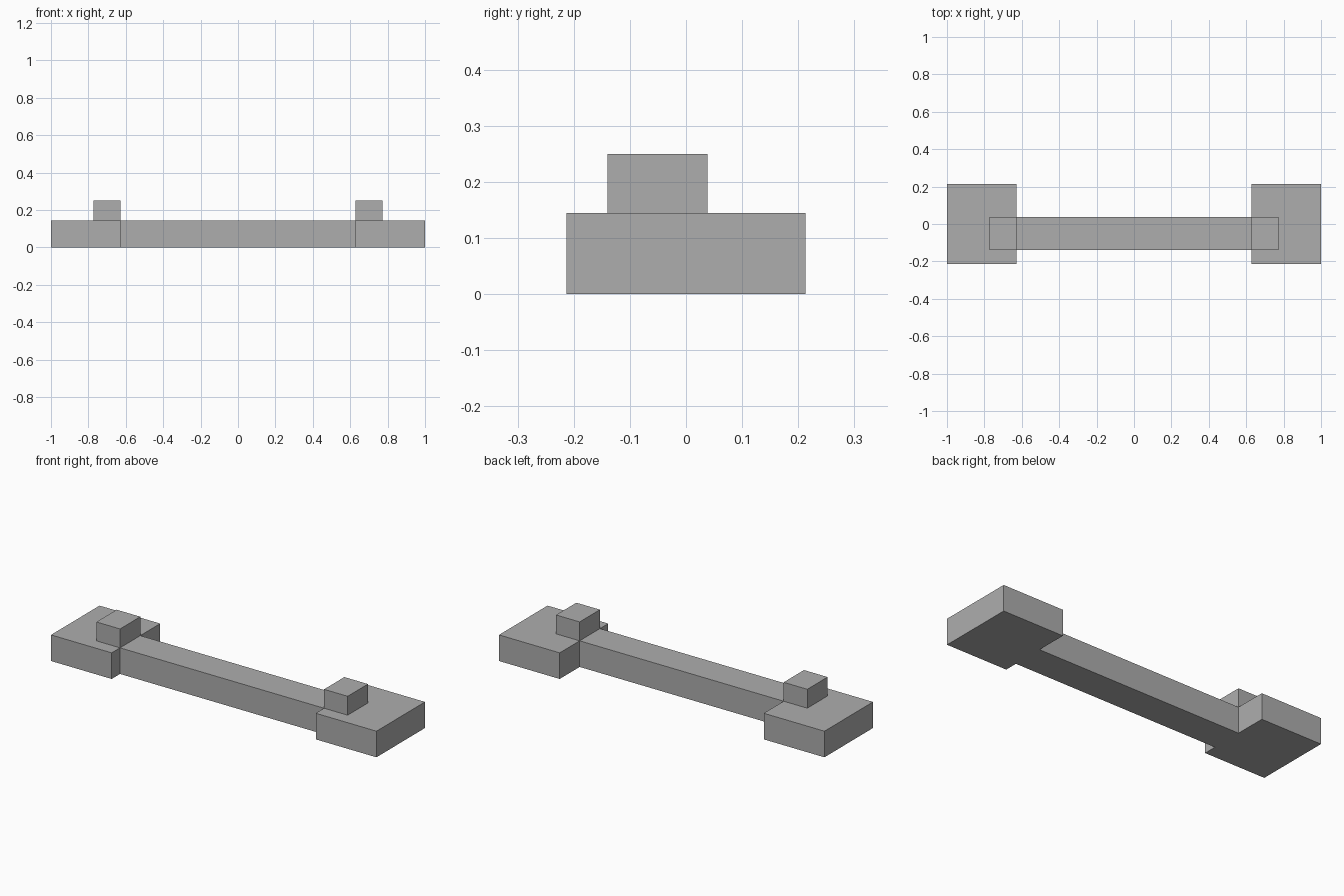
import bpy
import bmesh

default = bpy.data.objects.get("Cube")
if default:
    bpy.data.objects.remove(default, do_unlink=True)

# Single flat grey
GREY = (0.42, 0.42, 0.42, 1.0)
grey = bpy.data.materials.new("plain grey")
grey.use_nodes = True
grey.diffuse_color = GREY
grey.node_tree.nodes["Principled BSDF"].inputs["Base Color"].default_value = GREY

# Shared dimensions
END_X, INNER_X, POST_X = 1.0, 0.627, 0.772
HALF_DEPTH = 0.213
BAR_FRONT, BAR_BACK = -0.14, 0.038
DECK_Z, POST_Z = 0.145, 0.25


def extrude_outline(name, outline, bottom, top):
    """Extrude a flat outline from bottom to top into a closed solid."""
    bm = bmesh.new()
    base = bm.faces.new([bm.verts.new((x, y, bottom)) for x, y in outline])
    lifted = bmesh.ops.extrude_face_region(bm, geom=[base], use_keep_orig=True)["geom"]
    for vert in (v for v in lifted if isinstance(v, bmesh.types.BMVert)):
        vert.co.z = top
    bmesh.ops.recalc_face_normals(bm, faces=bm.faces)
    mesh = bpy.data.meshes.new(name)
    bm.to_mesh(mesh)
    bm.free()
    mesh.materials.append(grey)
    obj = bpy.data.objects.new(name, mesh)
    bpy.context.collection.objects.link(obj)
    return obj


# Base: two wide end slabs joined by a narrow off-centre bar
right_half = [(-INNER_X, BAR_BACK), (-INNER_X, HALF_DEPTH), (-END_X, HALF_DEPTH),
              (-END_X, -HALF_DEPTH), (-INNER_X, -HALF_DEPTH), (-INNER_X, BAR_FRONT)]
left_half = [(-x, y) for x, y in reversed(right_half)]
extrude_outline("base", right_half + left_half, 0, DECK_Z)

# Posts: one on each end slab, in line with the bar
for side, sign in (("left", 1), ("right", -1)):
    inner, outer = sign * INNER_X, sign * POST_X
    extrude_outline(side + "_post",
                    [(inner, BAR_FRONT), (outer, BAR_FRONT),
                     (outer, BAR_BACK), (inner, BAR_BACK)], DECK_Z, POST_Z)
